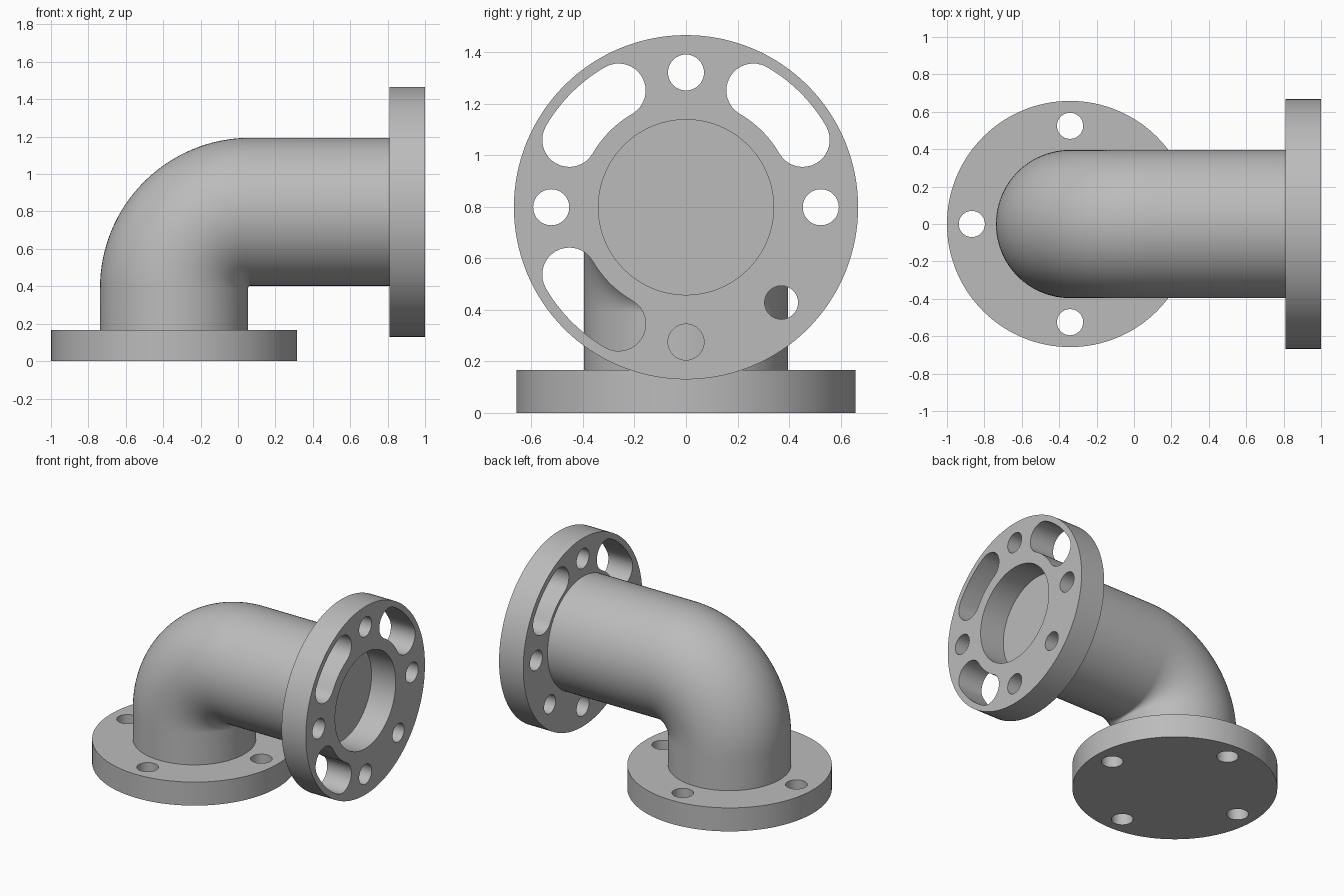
import bpy, bmesh
from math import sin, cos, pi, radians
from mathutils import Vector

if "Cube" in bpy.data.objects:
    bpy.data.objects.remove(bpy.data.objects["Cube"])

grey = bpy.data.materials.new("grey metal")
grey.diffuse_color = (0.5, 0.5, 0.5, 1)
grey.use_nodes = True
grey.node_tree.nodes["Principled BSDF"].inputs["Base Color"].default_value = grey.diffuse_color


def finish(ob):
    ob.data.materials.clear()
    ob.data.materials.append(grey)
    bm = bmesh.new()
    bm.from_mesh(ob.data)
    bmesh.ops.remove_doubles(bm, verts=bm.verts, dist=1e-5)
    bmesh.ops.recalc_face_normals(bm, faces=bm.faces)
    bm.to_mesh(ob.data)
    bm.free()
    bpy.ops.object.select_all(action='DESELECT')
    ob.select_set(True)
    bpy.context.view_layer.objects.active = ob
    bpy.ops.object.shade_smooth_by_angle(angle=radians(30))


def arc(r, a0, a1, n, c=(0, 0)):
    return [(c[0] + r * cos(radians(a0 + (a1 - a0) * i / n)),
             c[1] + r * sin(radians(a0 + (a1 - a0) * i / n))) for i in range(n + 1)]


def circle(r, n, c=(0, 0)):
    return arc(r, 0, 360, n, c)[:-1]


def bolt_hole(angle, ring, r):
    a = radians(angle)
    return circle(r, 32, (ring * cos(a), ring * sin(a)))


def slot(a0, a1, ring, r):
    """Curved slot with round ends, following the bolt circle."""
    ends = [(ring * cos(radians(a)), ring * sin(radians(a))) for a in (a0, a1)]
    return (arc(ring + r, a0, a1, 16) + arc(r, a1, a1 + 180, 16, ends[1])[1:]
            + arc(ring - r, a1, a0, 16)[1:] + arc(r, a0 + 180, a0 + 360, 16, ends[0])[1:-1])


def plate(name, outlines, thick, loc, rot=(0, 0, 0)):
    """Filled 2D outline with holes, extruded to a plate."""
    cu = bpy.data.curves.new(name, 'CURVE')
    cu.dimensions, cu.fill_mode, cu.extrude = '2D', 'BOTH', thick / 2
    for pts in outlines:
        sp = cu.splines.new('POLY')
        sp.points.add(len(pts) - 1)
        for p, (x, y) in zip(sp.points, pts):
            p.co = (x, y, 0, 1)
        sp.use_cyclic_u = True
    ob = bpy.data.objects.new(name, cu)
    ob.location, ob.rotation_euler = loc, rot
    bpy.context.collection.objects.link(ob)
    bpy.ops.object.select_all(action='DESELECT')
    ob.select_set(True)
    bpy.context.view_layer.objects.active = ob
    bpy.ops.object.convert(target='MESH')
    finish(bpy.context.view_layer.objects.active)


AXIS_X, AXIS_Z, PIPE_R = -0.342, 0.798, 0.396
BASE_T, FACE_X = 0.167, 0.81

# Base flange: solid disc with four bolt holes
plate("base_flange",
      [circle(0.658, 128)] + [bolt_hole(a, 0.525, 0.07) for a in range(0, 360, 90)],
      BASE_T, (AXIS_X, 0, BASE_T / 2))

# Side flange: bore, five bolt holes and three curved slots
plate("side_flange",
      [circle(0.668, 128), circle(0.34, 96)]
      + [bolt_hole(a, 0.523, 0.07) for a in (0, 90, 180, 270)]
      + [bolt_hole(-45, 0.523, 0.065)]
      + [slot(a - 15, a + 15, 0.523, 0.105) for a in (45, 135, 225)],
      1 - FACE_X, ((1 + FACE_X) / 2, 0, AXIS_Z), (pi / 2, 0, pi / 2))

# Elbow pipe: round section swept up, round the bend and along x
BEND_R, STEPS, SIDES = 0.408, 32, 96
cx, cz = AXIS_X + BEND_R, AXIS_Z - BEND_R
path = [(AXIS_X, BASE_T, 0)]
path += [(cx - BEND_R * cos(t), cz + BEND_R * sin(t), t)
         for t in (pi / 2 * i / STEPS for i in range(STEPS + 1))]
path.append((FACE_X, AXIS_Z, pi / 2))
bm = bmesh.new()
rings = []
for x, z, t in path:
    out = Vector((-cos(t), 0, sin(t)))
    rings.append([bm.verts.new(Vector((x, 0, z)) + PIPE_R * (
        out * cos(2 * pi * k / SIDES) + Vector((0, sin(2 * pi * k / SIDES), 0))))
        for k in range(SIDES)])
for a, b in zip(rings, rings[1:]):
    for k in range(SIDES):
        j = (k + 1) % SIDES
        bm.faces.new((a[k], a[j], b[j], b[k]))
bm.faces.new(rings[0])
bm.faces.new(rings[-1])
me = bpy.data.meshes.new("elbow_pipe")
bm.to_mesh(me)
bm.free()
pipe = bpy.data.objects.new("elbow_pipe", me)
bpy.context.collection.objects.link(pipe)
finish(pipe)
